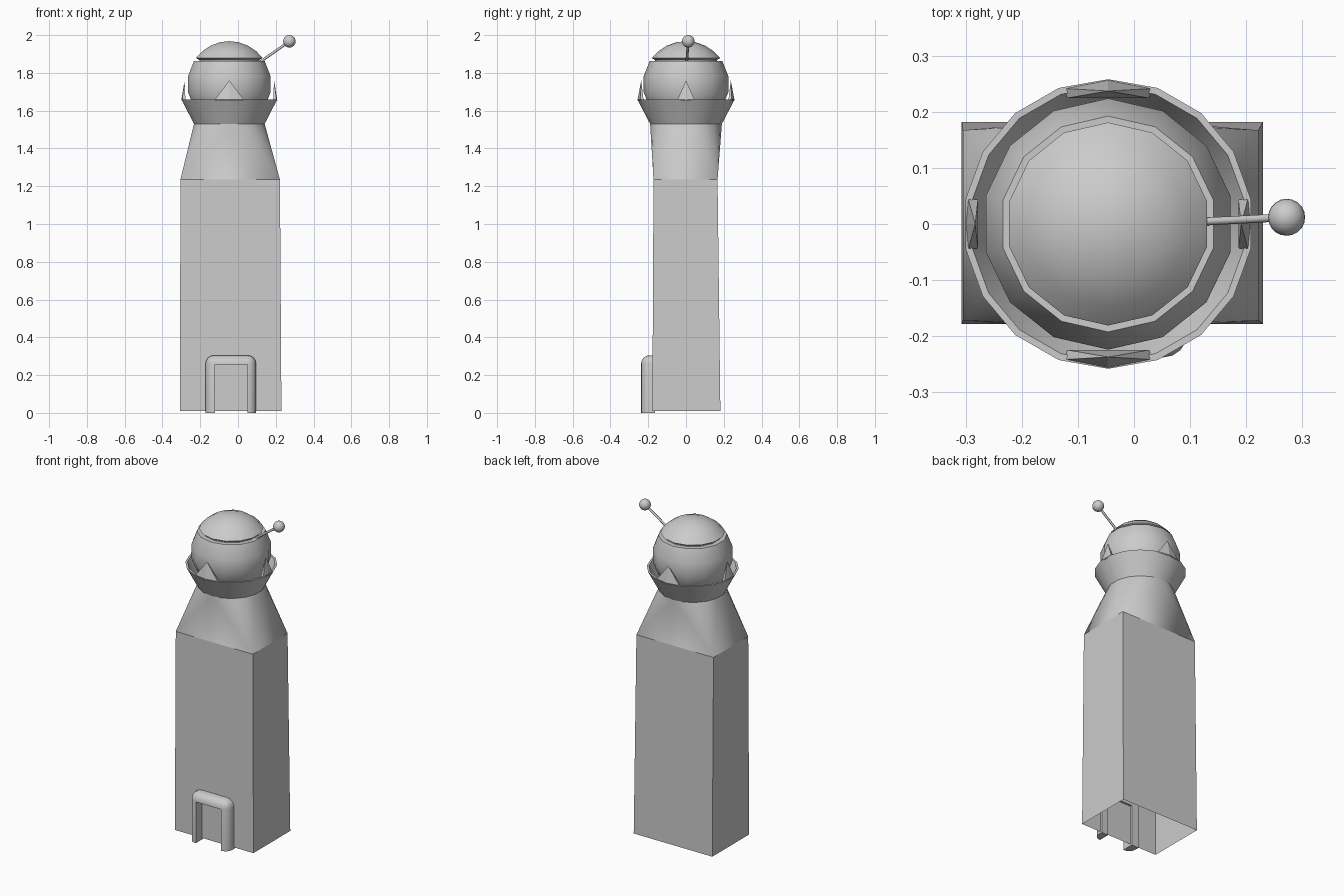
import bpy, bmesh
from math import sin, cos, radians, pi
from mathutils import Vector

if "Cube" in bpy.data.objects:
    bpy.data.objects.remove(bpy.data.objects["Cube"])

CX = -0.046  # axis of the round upper parts


def finish(name, bm, angle=35):
    bmesh.ops.recalc_face_normals(bm, faces=bm.faces)
    me = bpy.data.meshes.new(name)
    bm.to_mesh(me)
    bm.free()
    ob = bpy.data.objects.new(name, me)
    bpy.context.collection.objects.link(ob)
    bpy.ops.object.select_all(action='DESELECT')
    ob.select_set(True)
    bpy.context.view_layer.objects.active = ob
    if angle:
        bpy.ops.object.shade_smooth_by_angle(angle=radians(angle))
    return ob


def ring(bm, r, z, n):
    # first vertex sits at the back so the symmetry follows the y axis
    return [bm.verts.new((CX + r * cos(pi / 2 + 2 * pi * i / n),
                          r * sin(pi / 2 + 2 * pi * i / n), z)) for i in range(n)]


def lathe(name, profile, n, angle=35):
    bm = bmesh.new()
    rings = [ring(bm, r, z, n) for r, z in profile]
    for a, b in zip(rings, rings[1:]):
        for i in range(n):
            j = (i + 1) % n
            bm.faces.new((a[i], a[j], b[j], b[i]))
    bmesh.ops.remove_doubles(bm, verts=bm.verts, dist=1e-5)
    return finish(name, bm, angle)


def box(bm, lo, hi):
    geo = bmesh.ops.create_cube(bm, size=1)
    for v in geo['verts']:
        v.co = [hi[k] if v.co[k] > 0 else lo[k] for k in range(3)]


# Tower shaft: slightly tapered, open at the bottom and top
bottom = [(-0.307, -0.178), (0.23, -0.178), (0.23, 0.182), (-0.307, 0.182)]
top = [(-0.305, -0.172), (0.222, -0.172), (0.222, 0.167), (-0.305, 0.167)]
bm = bmesh.new()
lower = [bm.verts.new((x, y, 0.01)) for x, y in bottom]
upper = [bm.verts.new((x, y, 1.235)) for x, y in top]
for i in range(4):
    j = (i + 1) % 4
    bm.faces.new((lower[i], lower[j], upper[j], upper[i]))
finish("tower_shaft", bm, 0)

# Shoulder: rectangle blending into a circle, without end caps
bm = bmesh.new()
for x, y in top:
    bm.verts.new((x, y, 1.235))
ring(bm, 0.19, 1.53, 18)
bmesh.ops.convex_hull(bm, input=bm.verts)
caps = [f for f in bm.faces
        if max(v.co.z for v in f.verts) - min(v.co.z for v in f.verts) < 0.01]
bmesh.ops.delete(bm, geom=caps, context='FACES_ONLY')
finish("tower_shoulder", bm)

# Flared collar with a thin rim
lathe("collar", [(0.19, 1.53), (0.258, 1.66), (0.246, 1.66), (0.198, 1.56)], 18)

# Four pointed teeth standing on the collar rim
for name, deg, half in (("front", 270, 18), ("back", 90, 18),
                        ("right", 0, 10.5), ("left", 180, 10.5)):
    bm = bmesh.new()
    for off, r, z in ((-half, 0.254, 1.655), (half, 0.254, 1.655),
                      (-half, 0.236, 1.655), (half, 0.236, 1.655),
                      (0, 0.257 if half > 15 else 0.254, 1.655), (0, 0.237, 1.76)):
        a = radians(deg + off)
        bm.verts.new((CX + r * cos(a), r * sin(a), z))
    bmesh.ops.convex_hull(bm, input=bm.verts)
    finish("collar_tooth_" + name, bm, 0)

# Ball head with a groove below its lid
R, CZ = 0.228, 1.74


def lat(d):
    return (R * cos(radians(d)), CZ + R * sin(radians(d)))


profile = [lat(d) for d in (-90, -78, -55, -33, -11, 11, 32.5)]
profile += [(0.163, 1.862), (0.163, 1.868)]
profile += [lat(d) for d in (37.5, 50, 63, 77, 90)]
lathe("ball_head", profile, 14, 40)

# Antenna rod and knob
start, end = Vector((0.12, 0.004, 1.86)), Vector((0.272, 0.012, 1.967))
d = end - start
bm = bmesh.new()
bmesh.ops.create_cone(bm, cap_ends=True, segments=8, radius1=0.007,
                      radius2=0.007, depth=d.length)
rot = d.to_track_quat('Z', 'Y').to_matrix()
for v in bm.verts:
    v.co = rot @ v.co + (start + end) / 2
finish("antenna_rod", bm, 50)

bm = bmesh.new()
bmesh.ops.create_uvsphere(bm, u_segments=20, v_segments=12, radius=0.033)
bmesh.ops.translate(bm, vec=end, verts=bm.verts)
finish("antenna_knob", bm, 60)

# Doorway: rounded porch with its opening cut out
bm = bmesh.new()
box(bm, (-0.172, -0.238, 0.0), (0.096, -0.165, 0.305))
edges = [e for e in bm.edges
         if not all(v.co.y > -0.2 for v in e.verts)
         and not all(v.co.z < 0.1 for v in e.verts)]
edges = [e for e in edges
         if any(v.co.z > 0.1 for v in e.verts)]
bmesh.ops.bevel(bm, geom=edges, offset=0.045, segments=4, profile=0.5,
                affect='EDGES', clamp_overlap=True)
porch = finish("door_porch", bm)

bm = bmesh.new()
box(bm, (-0.122, -0.4, -0.1), (0.05, -0.1, 0.255))
cutter = finish("door_cutter", bm, 0)
cutter.hide_render = True
cutter.hide_viewport = True
mod = porch.modifiers.new("opening", 'BOOLEAN')
mod.operation = 'DIFFERENCE'
mod.solver = 'EXACT'
mod.object = cutter
